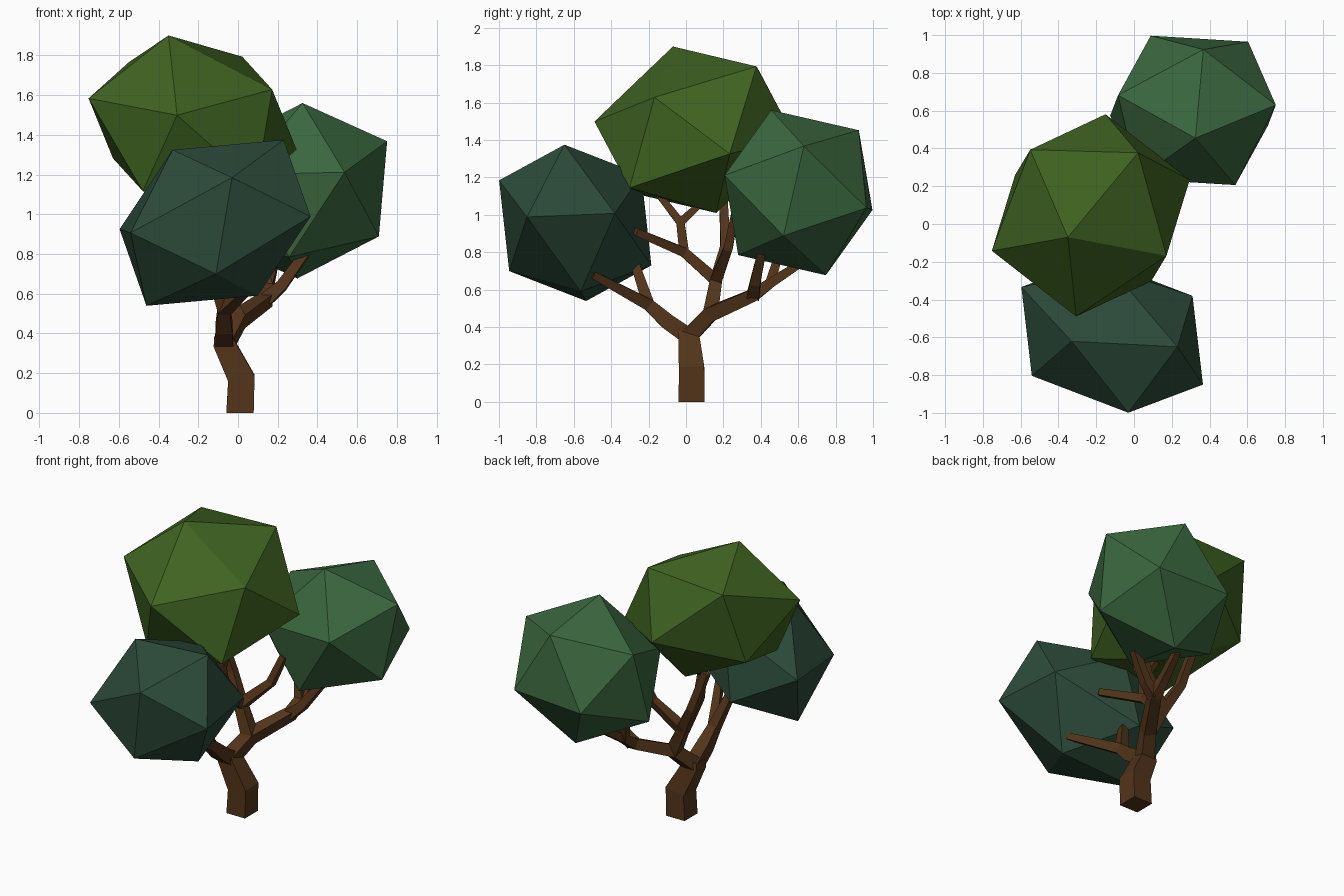
import bpy, bmesh
from math import cos, sin, tau, sqrt
from mathutils import Vector, Matrix

if "Cube" in bpy.data.objects:
    bpy.data.objects.remove(bpy.data.objects["Cube"])


def material(name, rgb):
    m = bpy.data.materials.new(name)
    m.diffuse_color = (*rgb, 1)
    m.use_nodes = True
    m.node_tree.nodes["Principled BSDF"].inputs["Base Color"].default_value = m.diffuse_color
    return m


def finish(bm, name, mat):
    bmesh.ops.recalc_face_normals(bm, faces=bm.faces)
    me = bpy.data.meshes.new(name)
    bm.to_mesh(me)
    bm.free()
    me.materials.append(mat)
    ob = bpy.data.objects.new(name, me)
    bpy.context.collection.objects.link(ob)


def crown(name, mat, tip, ring):
    """Icosahedron stretched to fit one tip and the ring of five corners around it."""
    tip, ring = Vector(tip), [Vector(p) for p in ring]
    centre = (sum(ring, Vector()) - sqrt(5) * tip) / (5 - sqrt(5))
    k = 0.4 / sqrt(0.8)
    ax = sum((p * cos(tau * i / 5) for i, p in enumerate(ring)), Vector()) * k
    ay = sum((p * sin(tau * i / 5) for i, p in enumerate(ring)), Vector()) * k
    fit = Matrix((ax, ay, tip - centre)).transposed().to_4x4()
    bm = bmesh.new()
    bmesh.ops.create_icosphere(bm, subdivisions=1, radius=1,
                               matrix=Matrix.Translation(centre) @ fit)
    finish(bm, name, mat)


def limb(bm, path):
    """Four-sided tapering tube through (x, y, z, half width) points."""
    pts = [Vector(p[:3]) for p in path]
    rings = []
    for i, p in enumerate(pts):
        t = Vector()
        if i:
            t += (p - pts[i - 1]).normalized()
        if i < len(pts) - 1:
            t += (pts[i + 1] - p).normalized()
        if p.z == 0:
            t = Vector((0, 0, 1))
        t.normalize()
        a = (Vector((1, 0, 0)) - t * t.x).normalized()
        b = t.cross(a)
        r = path[i][3]
        rings.append([bm.verts.new(p + r * (sa * a + sb * b))
                      for sa, sb in ((-1, -1), (1, -1), (1, 1), (-1, 1))])
    for lo, hi in zip(rings, rings[1:]):
        for j in range(4):
            n = (j + 1) % 4
            bm.faces.new((lo[j], lo[n], hi[n], hi[j]))
    bm.faces.new(rings[0][::-1])
    bm.faces.new(rings[-1])


bark = material("bark", (0.085, 0.035, 0.010))

# Foliage crowns
crown("top_crown", material("olive_leaf", (0.05, 0.125, 0.015)), (-.35, -.07, 1.90),
      [(-.75, -.14, 1.58), (-.31, -.49, 1.50), (.175, -.17, 1.63),
       (.02, .38, 1.79), (-.55, .39, 1.77)])
crown("back_crown", material("green_leaf", (0.043, 0.135, 0.048)), (.325, .455, 1.56),
      [(.365, .925, 1.45), (.75, .63, 1.37), (.54, .205, 1.21),
       (.015, .24, 1.20), (-.08, .68, 1.35)])
crown("front_crown", material("dark_leaf", (0.025, 0.07, 0.042)), (.23, -.65, 1.375),
      [(-.33, -.62, 1.33), (-.03, -1.0, 1.18), (.365, -.85, .99),
       (.31, -.38, 1.01), (-.12, -.24, 1.21)])

# Trunk
bm = bmesh.new()
limb(bm, [(.01, .03, 0, .069), (.017, .03, .175, .068), (-.07, .015, .35, .055),
          (-.075, .015, .39, .045)])
finish(bm, "trunk", bark)

# Branches, starting at shared forks
main = (-.07, .015, .35, .045)
front = (-.07, -.2, .52, .032)
back = (0, .13, .47, .04)
rear = (.14, .36, .57, .034)
rear_tip = (.15, .45, .635, .027)
up = (-.09, .16, .65, .032)
inner = (-.09, -.01, .80, .026)
inner_tip = (-.10, -.03, .96, .022)
bm = bmesh.new()
for path in (
    # towards the front crown
    [main, (-.07, -.1, .43, .042), front, (.10, -.50, .68, .02)],
    [front, (-.15, -.28, .76, .022)],
    # towards the back crown
    [main, back, rear, rear_tip, (.18, .62, .745, .02)],
    [rear, (.22, .37, .64, .028), (.35, .41, .82, .022)],
    [rear_tip, (.10, .50, .80, .02)],
    # towards the top crown
    [back, up, (-.19, .21, .83, .026), (-.29, .20, 1.10, .022)],
    [up, (.09, .225, .82, .024), (.16, .26, 1.0, .02)],
    [up, inner, (.045, -.27, .91, .02)],
    [inner, inner_tip, (-.15, -.17, 1.14, .017)],
    [inner_tip, (-.13, .09, 1.07, .017)],
):
    limb(bm, path)
finish(bm, "branches", bark)
